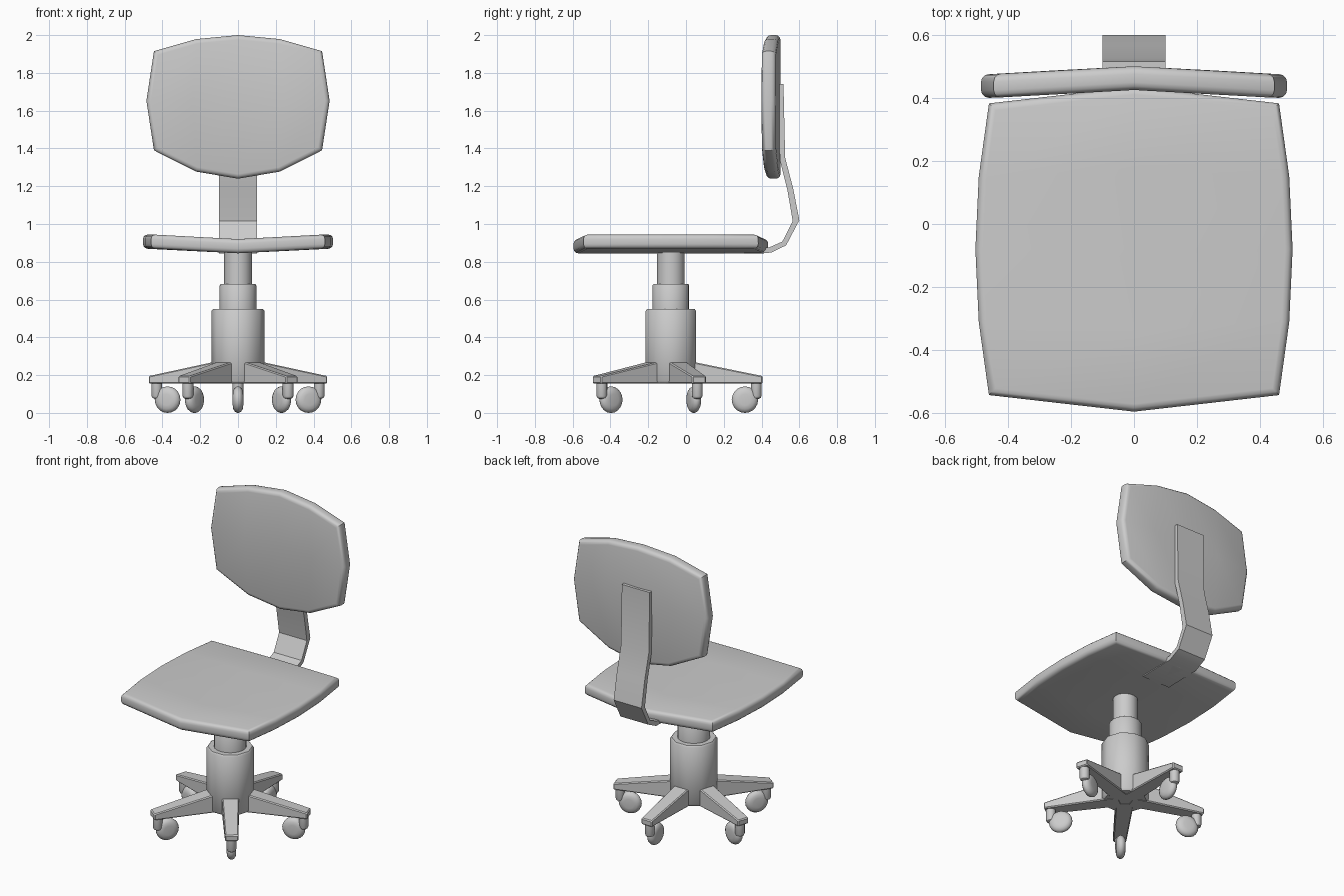
import bpy, bmesh
from math import sin, cos, pi, radians
from mathutils import Matrix, Vector

if "Cube" in bpy.data.objects:
    bpy.data.objects.remove(bpy.data.objects["Cube"])

AXIS_Y = -0.08  # swivel axis of the chair


def finish(bm, name, matrix=Matrix(), angle=40):
    bmesh.ops.recalc_face_normals(bm, faces=bm.faces)
    mesh = bpy.data.meshes.new(name)
    bm.to_mesh(mesh)
    bm.free()
    mesh.shade_smooth()
    mesh.set_sharp_from_angle(angle=radians(angle))
    ob = bpy.data.objects.new(name, mesh)
    ob.matrix_world = matrix
    bpy.context.collection.objects.link(ob)
    return ob


def lathe(name, profile, n, matrix=Matrix()):
    """Closed turned solid from (radius, height) points."""
    bm = bmesh.new()
    rings = [[bm.verts.new((r * cos(2 * pi * i / n), r * sin(2 * pi * i / n), z))
              for i in range(n)] for r, z in profile]
    for a, b in zip(rings, rings[1:]):
        for i in range(n):
            j = (i + 1) % n
            bm.faces.new((a[i], a[j], b[j], b[i]))
    bm.faces.new(rings[0])
    bm.faces.new(rings[-1])
    return finish(bm, name, matrix)


def loft(name, ring_a, ring_b, bevel=0.0, matrix=Matrix()):
    """Solid between two matching outlines."""
    bm = bmesh.new()
    a, b = [[bm.verts.new(p) for p in ring] for ring in (ring_a, ring_b)]
    for i in range(len(a)):
        j = (i + 1) % len(a)
        bm.faces.new((a[i], a[j], b[j], b[i]))
    bm.faces.new(a)
    bm.faces.new(b)
    if bevel:
        bmesh.ops.recalc_face_normals(bm, faces=bm.faces)
        bmesh.ops.bevel(bm, geom=bm.edges[:], offset=bevel, segments=1,
                        affect='EDGES', profile=0.5)
    return finish(bm, name, matrix, 30)


def cushion(name, half, bow_x, bow_low, bow_high, cells, matrix):
    """Bowed pad, creased along its middle, with a rounded rim."""
    nx, ny = cells
    thick, dip = 0.075, 0.025
    bm = bmesh.new()
    layers = []
    for drop in (0, thick):
        rows = []
        for j in range(ny + 1):
            v = 2 * j / ny - 1
            row = []
            for i in range(nx + 1):
                u = 2 * i / nx - 1
                bow = bow_high if v > 0 else bow_low
                row.append(bm.verts.new((u * (half[0] + bow_x * (1 - v * v)),
                                         v * (half[1] + bow * (1 - u * u)),
                                         -dip * (1 - abs(u)) - drop)))
            rows.append(row)
        for j in range(ny):
            for i in range(nx):
                bm.faces.new((rows[j][i], rows[j][i + 1],
                              rows[j + 1][i + 1], rows[j + 1][i]))
        layers.append(rows)
    rims = [r[0] + [q[-1] for q in r[1:-1]] + r[-1][::-1]
            + [q[0] for q in r[-2:0:-1]] for r in layers]
    top, low = rims
    edges = []
    for i in range(len(top)):
        j = (i + 1) % len(top)
        bm.faces.new((top[i], top[j], low[j], low[i]))
        edges += [bm.edges.get((top[i], top[j])), bm.edges.get((low[i], low[j]))]
    bmesh.ops.recalc_face_normals(bm, faces=bm.faces)
    bmesh.ops.bevel(bm, geom=edges, offset=0.024, segments=3,
                    affect='EDGES', profile=0.5)
    return finish(bm, name, matrix)


# Seat and backrest
cushion("seat", (0.46, 0.4625), 0.043, 0.0525, 0.0525, (2, 4),
        Matrix.Translation((0, AXIS_Y, 0.945)))
cushion("backrest", (0.445, 0.2625), 0.04, 0.15, 0.085, (4, 2),
        Matrix.Translation((0, 0.40, 1.6525)) @ Matrix.Rotation(pi / 2, 4, 'X'))

# Bent support strap joining seat and backrest
outer = [(0.20, 0.843), (0.45, 0.848), (0.53, 0.887), (0.60, 1.02),
         (0.567, 1.19), (0.525, 1.35), (0.516, 1.74)]
inner = [(0.488, 1.74), (0.497, 1.34), (0.537, 1.18), (0.565, 1.015),
         (0.51, 0.907), (0.44, 0.876), (0.20, 0.871)]
loft("back_support", [(-0.1, y, z) for y, z in outer + inner],
     [(0.1, y, z) for y, z in outer + inner])

# Central column
axis = Matrix.Translation((0, AXIS_Y, 0))
lathe("base_hub", [(0.13, 0.157), (0.14, 0.17), (0.14, 0.54), (0.132, 0.55)], 10, axis)
lathe("column_sleeve", [(0.097, 0.53), (0.097, 0.675), (0.092, 0.682)], 20, axis)
lathe("gas_lift", [(0.073, 0.66), (0.073, 0.86)], 20, axis)

# Five legs with casters
for k in range(5):
    spin = axis @ Matrix.Rotation(pi / 10 + k * 2 * pi / 5, 4, 'Z')

    def section(x, w, top):
        return [(x, -w, 0.155), (x, w, 0.155), (x, w, top), (x, -w, top)]

    loft(f"leg_{k + 1}", section(0.03, 0.053, 0.288), section(0.486, 0.039, 0.195),
         0.006, spin)
    lathe(f"caster_stem_{k + 1}",
          [(0.012, 0.074), (0.024, 0.08), (0.029, 0.092), (0.029, 0.16)], 12,
          spin @ Matrix.Translation((0.452, 0, 0)))
    lathe(f"caster_wheel_{k + 1}",
          [(0.03, -0.028), (0.05, -0.025), (0.064, -0.016), (0.07, -0.005),
           (0.07, 0.005), (0.064, 0.016), (0.05, 0.025), (0.03, 0.028)], 20,
          spin @ Matrix.Translation((0.392, 0, 0.07)) @ Matrix.Rotation(pi / 2, 4, 'X'))
